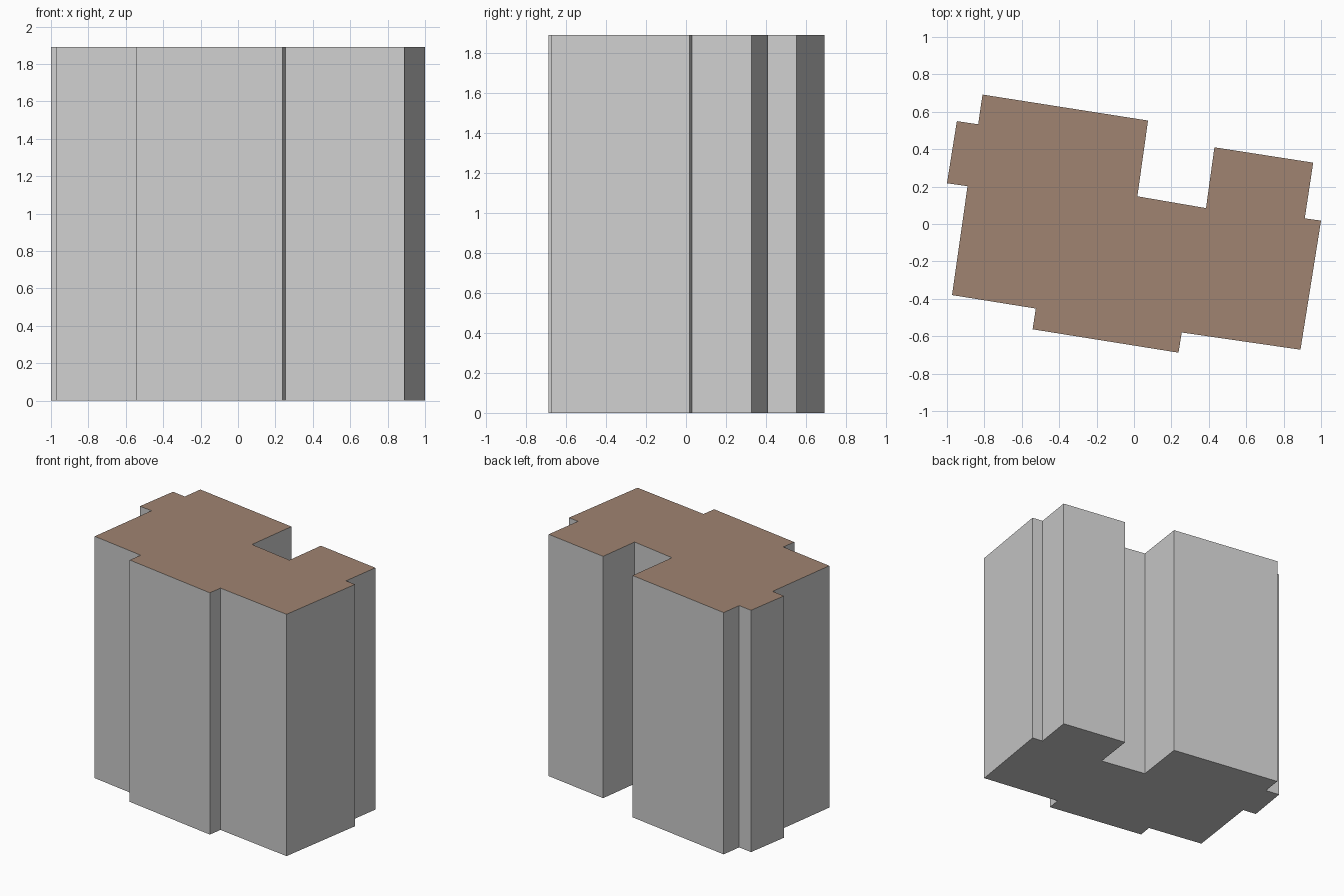
import bpy, bmesh

if "Cube" in bpy.data.objects:
    bpy.data.objects.remove(bpy.data.objects["Cube"])

HEIGHT = 1.89


def material(name, rgb):
    m = bpy.data.materials.new(name)
    m.diffuse_color = (*rgb, 1.0)
    m.use_nodes = True
    m.node_tree.nodes["Principled BSDF"].inputs["Base Color"].default_value = m.diffuse_color
    return m


wall = material("wall grey", (0.62, 0.62, 0.62))
roof = material("roof brown", (0.35, 0.23, 0.167))

# Stepped footprint, clockwise from the back left corner
footprint = [
    (-0.81, 0.692), (0.075, 0.553), (0.018, 0.148), (0.385, 0.085),
    (0.43, 0.41), (0.958, 0.328), (0.913, 0.03), (1.0, 0.018),
    (0.89, -0.672), (0.255, -0.58), (0.238, -0.688), (-0.542, -0.563),
    (-0.525, -0.452), (-0.973, -0.38), (-0.89, 0.202), (-1.0, 0.218),
    (-0.947, 0.55), (-0.833, 0.533),
]

# Building block: extrude the footprint straight up
bm = bmesh.new()
base = bm.faces.new([bm.verts.new((x, y, 0)) for x, y in footprint])
ext = bmesh.ops.extrude_face_region(bm, geom=[base], use_keep_orig=True)
top_verts = [g for g in ext["geom"] if isinstance(g, bmesh.types.BMVert)]
bmesh.ops.translate(bm, verts=top_verts, vec=(0, 0, HEIGHT))
bmesh.ops.recalc_face_normals(bm, faces=bm.faces[:])
bm.normal_update()

# Brown flat roof, grey walls and underside
for f in bm.faces:
    f.material_index = 1 if f.normal.z > 0.5 else 0
    f.smooth = False

mesh = bpy.data.meshes.new("building")
bm.to_mesh(mesh)
bm.free()
mesh.materials.append(wall)
mesh.materials.append(roof)
bpy.context.collection.objects.link(bpy.data.objects.new("building", mesh))
